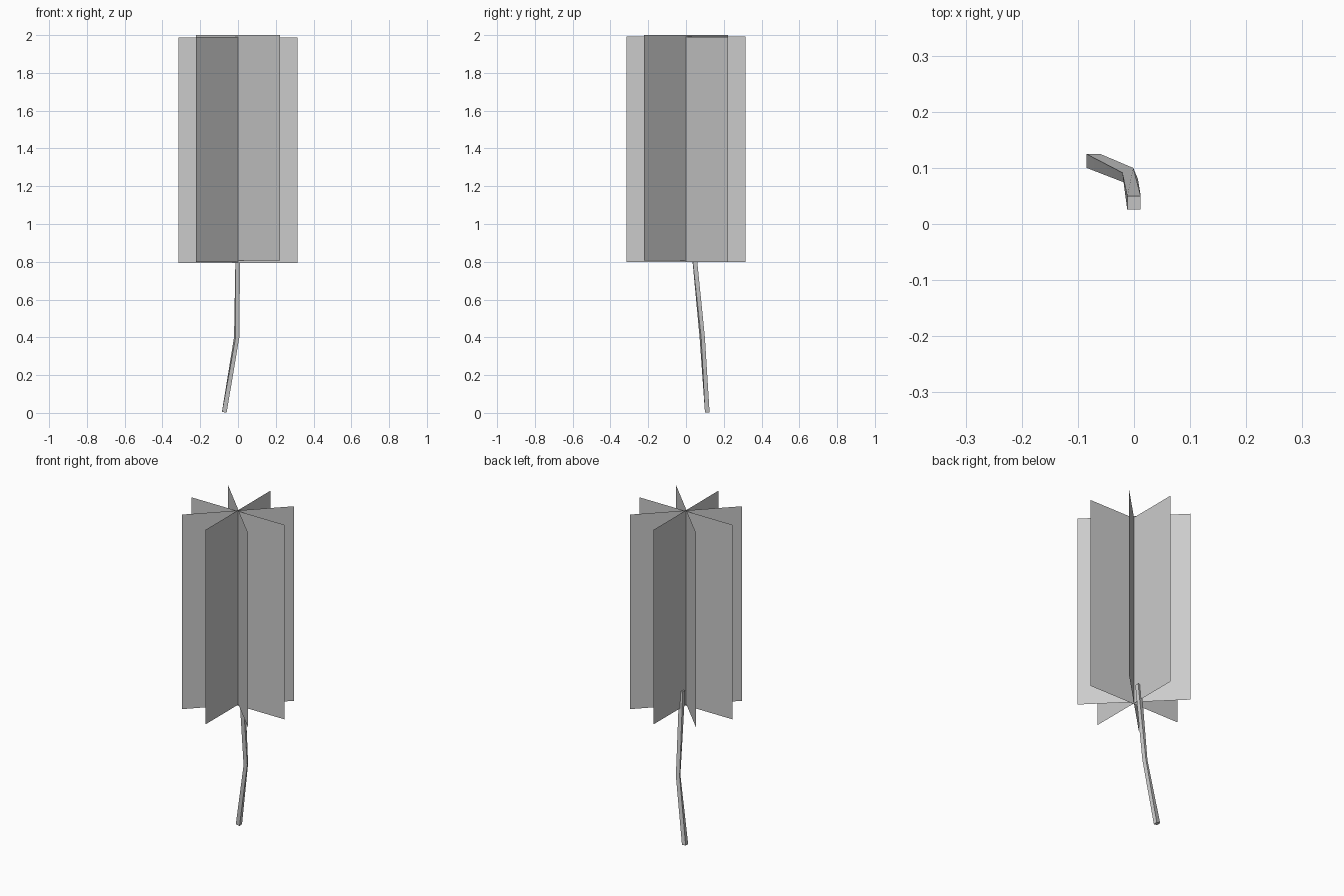
import bpy, math
from mathutils import Vector

if "Cube" in bpy.data.objects:
    bpy.data.objects.remove(bpy.data.objects["Cube"])

grey = bpy.data.materials.new("plain_grey")
grey.diffuse_color = (0.6, 0.6, 0.6, 1)
grey.use_nodes = True
grey.node_tree.nodes["Principled BSDF"].inputs["Base Color"].default_value = grey.diffuse_color


def make(name, verts, faces):
    mesh = bpy.data.meshes.new(name)
    mesh.from_pydata(verts, [], faces)
    mesh.materials.append(grey)
    obj = bpy.data.objects.new(name, mesh)
    bpy.context.collection.objects.link(obj)
    return obj


# Four upright foliage cards crossing on the central axis
HALF, HEIGHT = 0.316, 1.193
for i, bottom in enumerate((0.794, 0.798, 0.799, 0.807)):
    a = math.radians(45 * i)
    x, y = HALF * math.cos(a), HALF * math.sin(a)
    top = bottom + HEIGHT
    make(f"foliage_card_{i + 1}",
         [(-x, -y, bottom), (x, y, bottom), (x, y, top), (-x, -y, top)],
         [(0, 1, 2, 3)])

# Bent four-sided stem: centre, half diagonal, twist of each ring
rings = [((-0.0725, 0.1125, 0.004), 0.0175, 45),
         ((-0.007, 0.086, 0.40), 0.0150, 68),
         ((0.0, 0.0375, 0.90), 0.0170, 45)]
verts = []
for centre, r, twist in rings:
    for k in range(4):
        a = math.radians(twist + 90 * k)
        dx, dy = r * math.cos(a), r * math.sin(a)
        tilt = -0.165 * dx + 0.07 * dy if centre[2] < 0.1 else 0.09 * dy
        verts.append(Vector(centre) + Vector((dx, dy, tilt)))
faces = [(3, 2, 1, 0), (8, 9, 10, 11)]
for s in (0, 4):
    for k in range(4):
        n = (k + 1) % 4
        faces.append((s + k, s + n, s + 4 + n, s + 4 + k))
stem = make("bent_stem", verts, faces)

# Smooth sides with sharp end caps
bpy.context.view_layer.objects.active = stem
stem.select_set(True)
bpy.ops.object.shade_smooth_by_angle(angle=math.radians(50))
